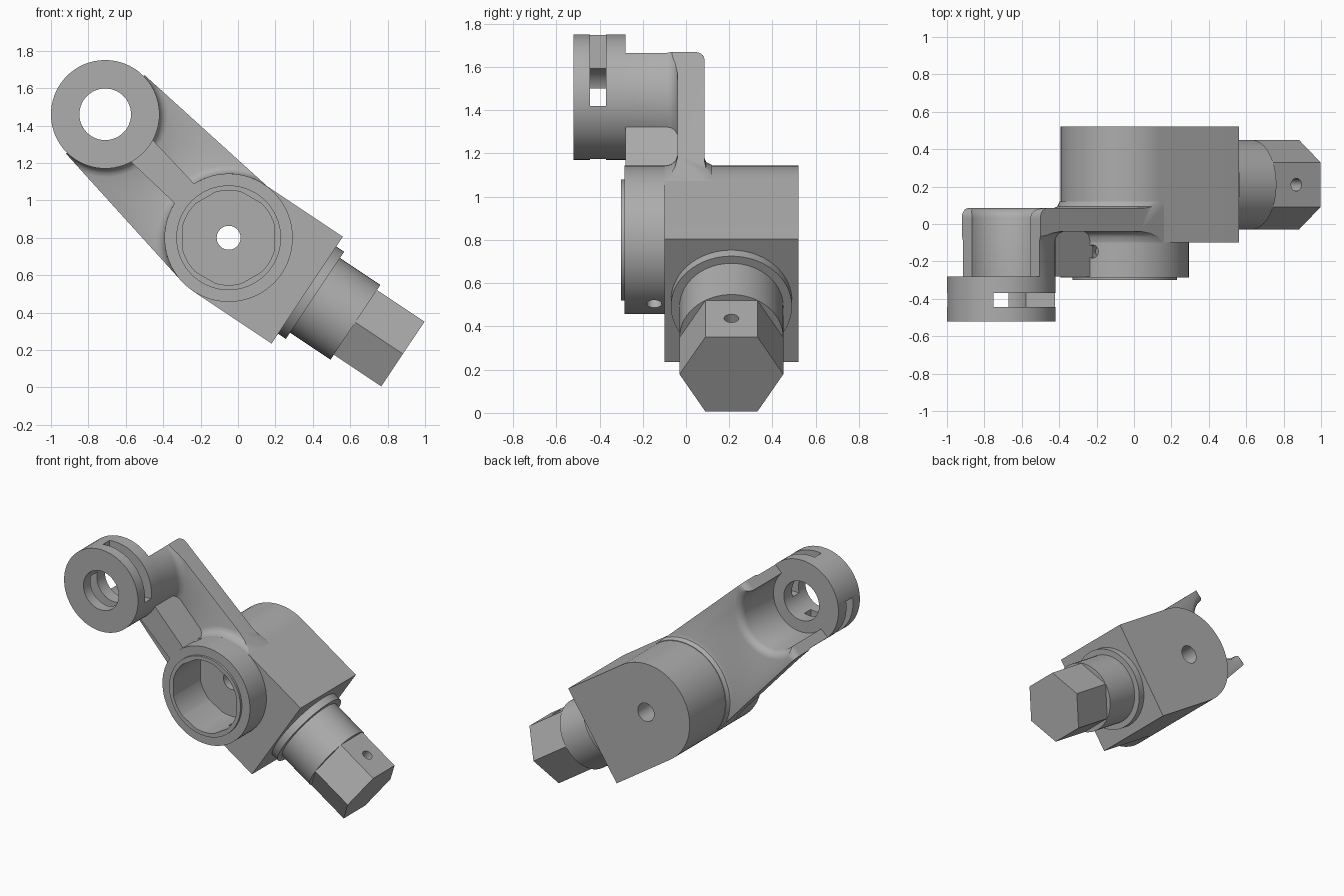
import bpy, bmesh, math
from mathutils import Vector, Matrix

cube = bpy.data.objects.get("Cube")
if cube:
    bpy.data.objects.remove(cube, do_unlink=True)

steel = bpy.data.materials.new("grey_steel")
steel.use_nodes = True
GREY = (0.42, 0.42, 0.42, 1)
steel.diffuse_color = GREY
steel.node_tree.nodes["Principled BSDF"].inputs["Base Color"].default_value = GREY

X, Y, Z = Vector((1, 0, 0)), Vector((0, 1, 0)), Vector((0, 0, 1))
HUB = Vector((-0.05, 0, 0.80))          # main pivot
EYE = Vector((-0.71, 0, 1.46))          # centre of the slotted ring
ARM = (EYE - HUB).normalized()
REACH = (EYE - HUB).length
ARM_SIDE = Vector((-ARM.z, 0, ARM.x)) * -1
DRIVE = Vector((0.832, 0, -0.555)).normalized()
DRIVE_SIDE = Vector((-DRIVE.z, 0, DRIVE.x))
R = 0.343


def finish(name, bm):
    bmesh.ops.recalc_face_normals(bm, faces=bm.faces)
    mesh = bpy.data.meshes.new(name)
    bm.to_mesh(mesh)
    bm.free()
    mesh.materials.append(steel)
    ob = bpy.data.objects.new(name, mesh)
    bpy.context.collection.objects.link(ob)
    return ob


def lathe(name, profile, origin, frame=(X, Z, Y), seg=72, phase=0.0):
    """Solid of (radius, height) pairs turned about the third frame axis."""
    u, v, w = frame
    bm = bmesh.new()
    rings = []
    for r, h in profile:
        angles = [phase + math.tau * i / seg for i in range(seg)]
        rings.append([bm.verts.new(origin + u * r * math.cos(t) + v * r * math.sin(t) + w * h)
                      for t in angles])
    for a, b in zip(rings, rings[1:]):
        for i in range(seg):
            j = (i + 1) % seg
            bm.faces.new((a[i], a[j], b[j], b[i]))
    bm.faces.new(rings[0])
    bm.faces.new(rings[-1])
    return finish(name, bm)


def cylinder(name, r, h0, h1, origin, **kw):
    return lathe(name, [(r, h0), (r, h1)], origin, **kw)


def prism(name, pts, h0, h1, origin, frame=(X, Z, Y), round_far=0.0):
    """Outline extruded along the third frame axis."""
    u, v, w = frame
    bm = bmesh.new()
    lo, hi = [[bm.verts.new(origin + u * a + v * b + w * h) for a, b in pts] for h in (h0, h1)]
    bm.faces.new(lo)
    bm.faces.new(hi)
    n = len(pts)
    for i in range(n):
        j = (i + 1) % n
        bm.faces.new((lo[i], lo[j], hi[j], hi[i]))
    if round_far:
        far = max(b for a, b in pts) - 0.001
        edges = [e for e in bm.edges if all(
            (p.co - origin).dot(v) > far and (p.co - origin).dot(w) > h1 - 0.001 for p in e.verts)]
        bmesh.ops.bevel(bm, geom=edges, offset=round_far, segments=6, profile=0.5, affect='EDGES')
    return finish(name, bm)


def combine(ob, op, *tools):
    for tool in tools:
        mod = ob.modifiers.new("combine", 'BOOLEAN')
        mod.operation, mod.solver, mod.object = op, 'EXACT', tool
        bpy.context.view_layer.objects.active = ob
        bpy.ops.object.modifier_apply(modifier=mod.name)
    return ob


def discard(*obs):
    for ob in obs:
        bpy.data.objects.remove(ob, do_unlink=True)


parts = []

# Shared cutters: hexagonal socket with trimmed corners, pilot hole, pin hole
socket = cylinder("socket_cutter", 0.284, -0.4, 0.0, HUB, seg=6, phase=math.pi / 2)
trim = cylinder("socket_trim", 0.253, -0.5, 0.1, HUB)
combine(socket, 'INTERSECT', trim)
pilot = cylinder("pilot_cutter", 0.064, -0.1, 0.7, HUB, seg=40)
pin_dir = Vector((-0.5, 0, 0.866))
pin = cylinder("pin_cutter", 0.035, -0.5, 0.5, HUB - Y * 0.147,
               frame=(Y, pin_dir.cross(Y), pin_dir), seg=32)

# Body: block with one rounded end
arc = [math.pi + math.pi * i / 36 for i in range(37)]
outline = [(R * math.cos(t), R * math.sin(t)) for t in arc] + [(R, 0.505), (-R, 0.505)]
body = prism("body", outline, -0.10, 0.52, HUB, frame=(DRIVE_SIDE, DRIVE, Y))
parts.append(combine(body, 'DIFFERENCE', socket, pilot))

# Socket boss and its raised lip
boss = cylinder("socket_boss", R, -0.285, -0.10, HUB)
parts.append(combine(boss, 'DIFFERENCE', socket, pin))
lip = cylinder("socket_lip", 0.28, -0.30, -0.285, HUB)
parts.append(combine(lip, 'DIFFERENCE', socket))
discard(socket, trim, pilot, pin)

# Arm: tapered plate, half round wall, rib and fillets
arm_frame = (ARM_SIDE, ARM, Y)
taper = [(-R, 0), (R, 0), (0.297, REACH), (-0.297, REACH)]
arm = prism("arm", taper, -0.04, 0.085, HUB, arm_frame, round_far=0.05)
wall = lathe("arm_wall", [(0.289, -0.28), (0.289, -0.09), (0.296, -0.067), (0.312, -0.049),
                          (0.34, -0.038), (0.34, 0.03)], EYE)
root = lathe("arm_root", [(0.343, -0.10), (0.349, -0.07), (0.365, -0.05), (0.395, -0.038),
                          (0.385, 0.083), (0.36, 0.093), (0.347, 0.12)], HUB)
rib = prism("arm_rib", [(-0.07, 0.2), (0.07, 0.2), (0.085, 0.75), (-0.085, 0.75)],
            -0.28, 0.0, HUB, arm_frame)
combine(arm, 'UNION', wall, root, rib)
mask = prism("arm_mask", taper, -0.281, 0.2, HUB, arm_frame)
combine(arm, 'INTERSECT', mask)
recess = lathe("recess_cutter", [(0.22, -0.4), (0.22, 0.035), (0.226, 0.055), (0.24, 0.073),
                                 (0.27, 0.086), (0.27, 0.3)], EYE)
core = cylinder("core_cutter", 0.32, -0.4, 0.3, HUB)
parts.append(combine(arm, 'DIFFERENCE', recess, core))
discard(wall, root, rib, mask, recess, core)

# Slotted ring at the arm's end
ring = cylinder("slotted_ring", 0.29, -0.52, -0.28, EYE)
hole = cylinder("ring_hole", 0.138, -0.6, -0.2, EYE, seg=56)
combine(ring, 'DIFFERENCE', hole)
for s in (1, -1):
    quarter = [(-0.04 * s, -0.04 * s), (0.4 * s, -0.04 * s), (0.4 * s, 0.4 * s), (-0.04 * s, 0.4 * s)]
    slot = prism("slot_cutter", quarter, -0.443, -0.37, EYE)
    combine(ring, 'DIFFERENCE', slot)
    discard(slot)
discard(hole)
parts.append(ring)

# Drive shaft: collar, round neck and hexagonal end
axis_point = HUB + Y * 0.21
shaft_frame = (Y, DRIVE_SIDE, DRIVE)
parts.append(cylinder("shaft_collar", 0.28, 0.49, 0.555, axis_point, frame=shaft_frame))
parts.append(cylinder("shaft_neck", 0.24, 0.49, 0.815, axis_point, frame=shaft_frame))
drive_end = cylinder("hex_end", 0.24, 0.80, 1.12, axis_point, frame=shaft_frame, seg=6)
detent = cylinder("detent_cutter", 0.034, 0.08, 0.3, axis_point + DRIVE * 0.965,
                  frame=(Y, DRIVE, DRIVE_SIDE), seg=32)
parts.append(combine(drive_end, 'DIFFERENCE', detent))
discard(detent)

# Smooth the round surfaces, keep the edges crisp
bpy.ops.object.select_all(action='DESELECT')
for ob in parts:
    ob.select_set(True)
bpy.context.view_layer.objects.active = parts[0]
bpy.ops.object.shade_smooth_by_angle(angle=math.radians(32))
